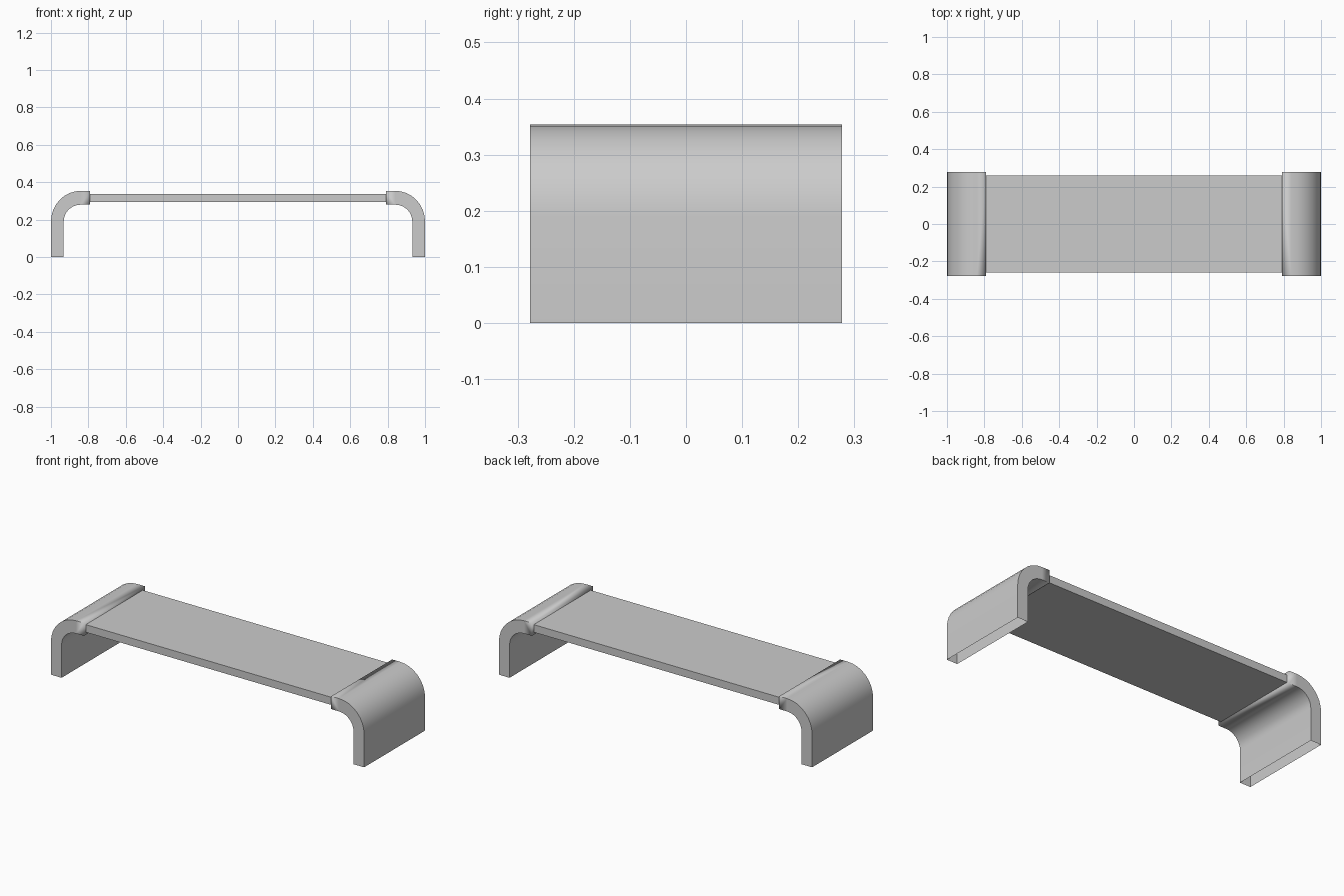
import bpy, bmesh, math

if "Cube" in bpy.data.objects:
    bpy.data.objects.remove(bpy.data.objects["Cube"])

grey = bpy.data.materials.new("light_grey")
grey.use_nodes = True
colour = (0.6, 0.6, 0.6, 1)
grey.diffuse_color = colour
grey.node_tree.nodes["Principled BSDF"].inputs["Base Color"].default_value = colour

TIP_X, HALF_DEPTH = 0.79, 0.278
BEND_X, BEND_Z, SEGMENTS = 0.84, 0.19, 8


def add_object(name, bm):
    bmesh.ops.recalc_face_normals(bm, faces=bm.faces)
    mesh = bpy.data.meshes.new(name)
    bm.to_mesh(mesh)
    bm.free()
    mesh.materials.append(grey)
    obj = bpy.data.objects.new(name, mesh)
    bpy.context.collection.objects.link(obj)
    return obj


def bent_path(radius_x, radius_z):
    """Side profile: foot, quarter bend, then the tip above the deck."""
    path = [(BEND_X + radius_x, 0)]
    for i in range(SEGMENTS + 1):
        a = math.pi / 2 * i / SEGMENTS
        path.append((BEND_X + radius_x * math.cos(a), BEND_Z + radius_z * math.sin(a)))
    return path + [(TIP_X, BEND_Z + radius_z)]


def add_leg(name, side):
    """Bent hollow leg: four walls along the path, closed tip, open foot."""
    bm = bmesh.new()
    rings = []
    for outer, inner in zip(bent_path(0.16, 0.164), bent_path(0.092, 0.09)):
        corners = [(outer, -1), (outer, 1), (inner, 1), (inner, -1)]
        rings.append([bm.verts.new((side * p[0], s * HALF_DEPTH, p[1])) for p, s in corners])
    for a, b in zip(rings, rings[1:]):
        for i in range(4):
            j = (i + 1) % 4
            bm.faces.new((a[i], a[j], b[j], b[i]))
    tip = bm.faces.new(rings[-1])
    bmesh.ops.recalc_face_normals(bm, faces=bm.faces)
    # Crisp long edges, soft edges round the tip
    for face in bm.faces:
        face.smooth = True
    for edge in bm.edges:
        if tip not in edge.link_faces and edge.calc_face_angle(0) > math.radians(30):
            edge.smooth = False
    return add_object(name, bm)


# Supports at both ends
add_leg("left_leg", 1)
add_leg("right_leg", -1)

# Flat deck between the supports
bm = bmesh.new()
bmesh.ops.create_cube(bm, size=1)
bmesh.ops.scale(bm, vec=(2 * TIP_X, 0.52, 0.044), verts=bm.verts)
bmesh.ops.translate(bm, vec=(0, 0, 0.316), verts=bm.verts)
add_object("deck", bm)
